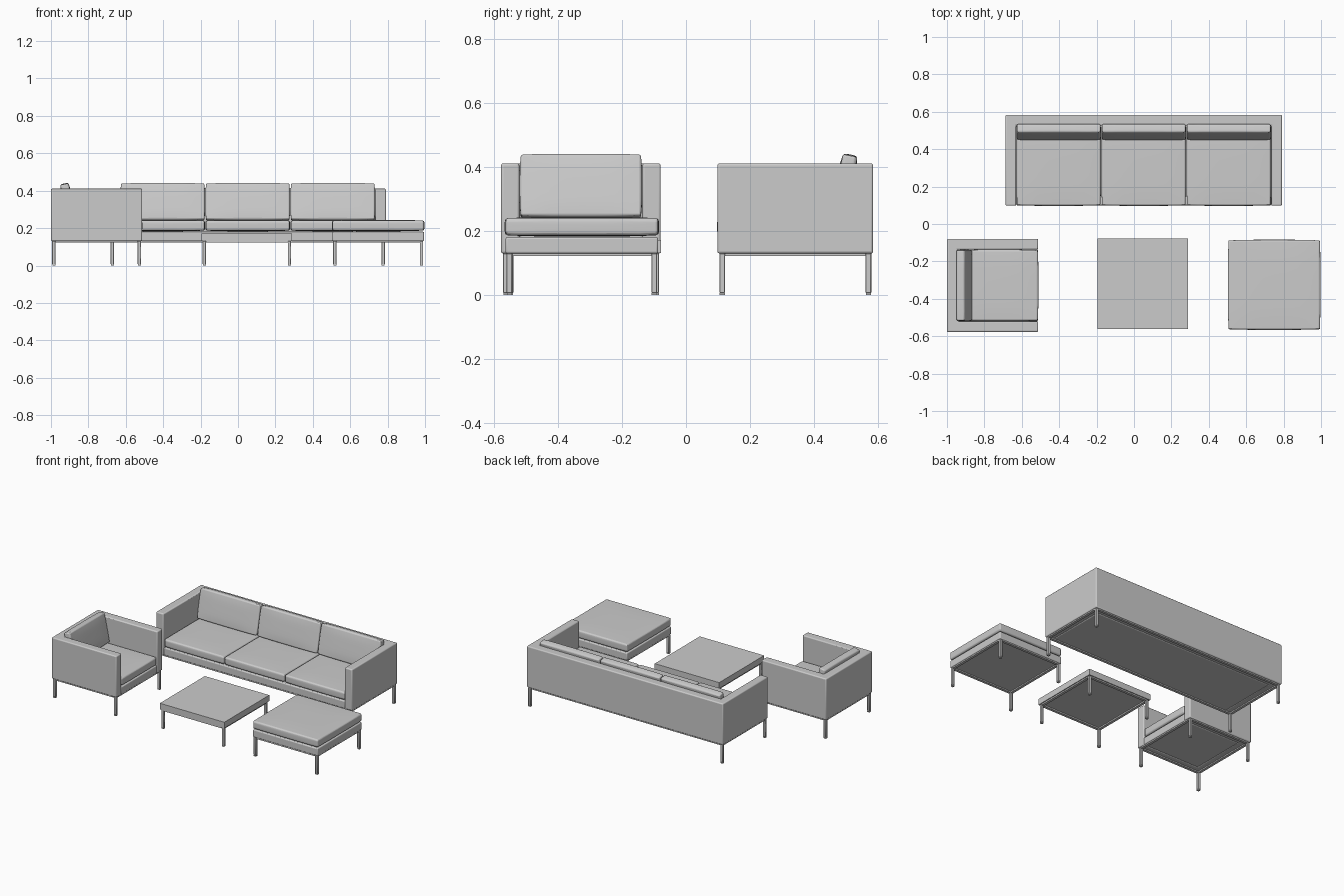
import bpy, bmesh
from math import radians
from mathutils import Matrix, Vector

if "Cube" in bpy.data.objects:
    bpy.data.objects.remove(bpy.data.objects["Cube"])


def finish(name, bm, bevel=0.0, segments=3):
    bmesh.ops.recalc_face_normals(bm, faces=bm.faces)
    mesh = bpy.data.meshes.new(name)
    bm.to_mesh(mesh)
    bm.free()
    ob = bpy.data.objects.new(name, mesh)
    bpy.context.collection.objects.link(ob)
    if bevel:
        mod = ob.modifiers.new("rounded_edges", 'BEVEL')
        mod.width, mod.segments = bevel, segments
        mod.limit_method, mod.angle_limit = 'ANGLE', radians(40)
        bpy.ops.object.select_all(action='DESELECT')
        ob.select_set(True)
        bpy.context.view_layer.objects.active = ob
        bpy.ops.object.shade_smooth_by_angle(angle=radians(40))
    return ob


def box(name, x0, x1, y0, y1, z0, z1, bevel=0.0, crown=0.0, segments=3):
    """Box by its limits; crown swells all faces softly towards their middle."""
    bm = bmesh.new()
    bmesh.ops.create_cube(bm, size=2)
    if crown:
        bmesh.ops.subdivide_edges(bm, edges=bm.edges, cuts=7, use_grid_fill=True)
    half = Vector(((x1 - x0) / 2, (y1 - y0) / 2, (z1 - z0) / 2))
    mid = Vector(((x0 + x1) / 2, (y0 + y1) / 2, (z0 + z1) / 2))
    for v in bm.verts:
        u = v.co.copy()
        for a in range(3):
            b, c = (a + 1) % 3, (a + 2) % 3
            swell = (1 - u[b] ** 4) * (1 - u[c] ** 4)
            v.co[a] = mid[a] + u[a] * (half[a] - crown * (1 - swell))
    return finish(name, bm, bevel, segments)


def shell(name, x0, x1, y0, y1, wall, matrix=None):
    """U-shaped arms and back in one piece, open towards -y."""
    pts = [(x0, y0), (x0 + wall, y0), (x0 + wall, y1 - wall), (x1 - wall, y1 - wall),
           (x1 - wall, y0), (x1, y0), (x1, y1), (x0, y1)]
    bm = bmesh.new()
    face = bm.faces.new([bm.verts.new((x, y, 0.13)) for x, y in pts])
    top = bmesh.ops.extrude_face_region(bm, geom=[face])['geom']
    bmesh.ops.translate(bm, vec=(0, 0, 0.281),
                        verts=[g for g in top if isinstance(g, bmesh.types.BMVert)])
    return finish(name, bm, 0.007)


def underframe(name, x0, x1, y0, y1):
    """Four square legs with feet, joined by a flat rail ring."""
    w, i = 0.018, 0.006
    x0, x1, y0, y1 = x0 + i, x1 - i, y0 + i, y1 - i
    for x in (x0, x1 - w):
        for y in (y0, y1 - w):
            box(name + "_leg", x, x + w, y, y + w, 0.007, 0.13, 0.002, segments=1)
            box(name + "_foot", x + .001, x + w - .001, y + .001, y + w - .001, 0, 0.007)
        box(name + "_side_rail", x, x + w, y0 + w, y1 - w, 0.122, 0.131)
    for y in (y0, y1 - w):
        box(name + "_cross_rail", x0 + w, x1 - w, y, y + w, 0.122, 0.131)


def seat_unit(name, x0, x1, y0, y1, count, wall):
    """Upholstered seat with arms, back and rows of cushions, facing -y."""
    shell(name + "_arms_and_back", x0, x1, y0, y1, wall)
    a, b = x0 + wall, x1 - wall
    box(name + "_seat_base", a, b, y0 + .002, y1 - wall, 0.13, 0.181, 0.006)
    step = (b - a) / count
    for k in range(count):
        l, r = a + k * step + .001, a + (k + 1) * step - .001
        box(name + "_seat_cushion", l, r, y0 - .001, y1 - wall, 0.183, 0.244, 0.008, 0.004)
        # back cushion leans against the back
        pad = box(name + "_back_cushion", l, r, -0.027, 0.027, 0, 0.202, 0.012, 0.004)
        pad.data.transform(Matrix.Translation((0, y1 - 0.113, 0.241))
                           @ Matrix.Rotation(radians(-12), 4, 'X'))
    underframe(name, x0, x1, y0, y1)


# Three-seat sofa
seat_unit("sofa", -0.687, 0.791, 0.098, 0.584, 3, 0.057)

# Armchair: built facing -y, then turned to face +x
before = set(bpy.data.objects)
seat_unit("armchair", -0.249, 0.249, -0.244, 0.244, 1, 0.057)
turn = Matrix.Translation((-0.756, -0.328, 0)) @ Matrix.Rotation(radians(90), 4, 'Z')
for ob in set(bpy.data.objects) - before:
    ob.data.transform(turn)

# Ottoman
box("ottoman_base", 0.505, 0.994, -0.563, -0.087, 0.13, 0.181, 0.006)
box("ottoman_cushion", 0.502, 0.997, -0.566, -0.084, 0.183, 0.244, 0.01, 0.004)
underframe("ottoman", 0.503, 0.996, -0.566, -0.084)

# Coffee table
box("table_top", -0.195, 0.290, -0.562, -0.078, 0.131, 0.172)
underframe("table", -0.195, 0.290, -0.562, -0.078)
